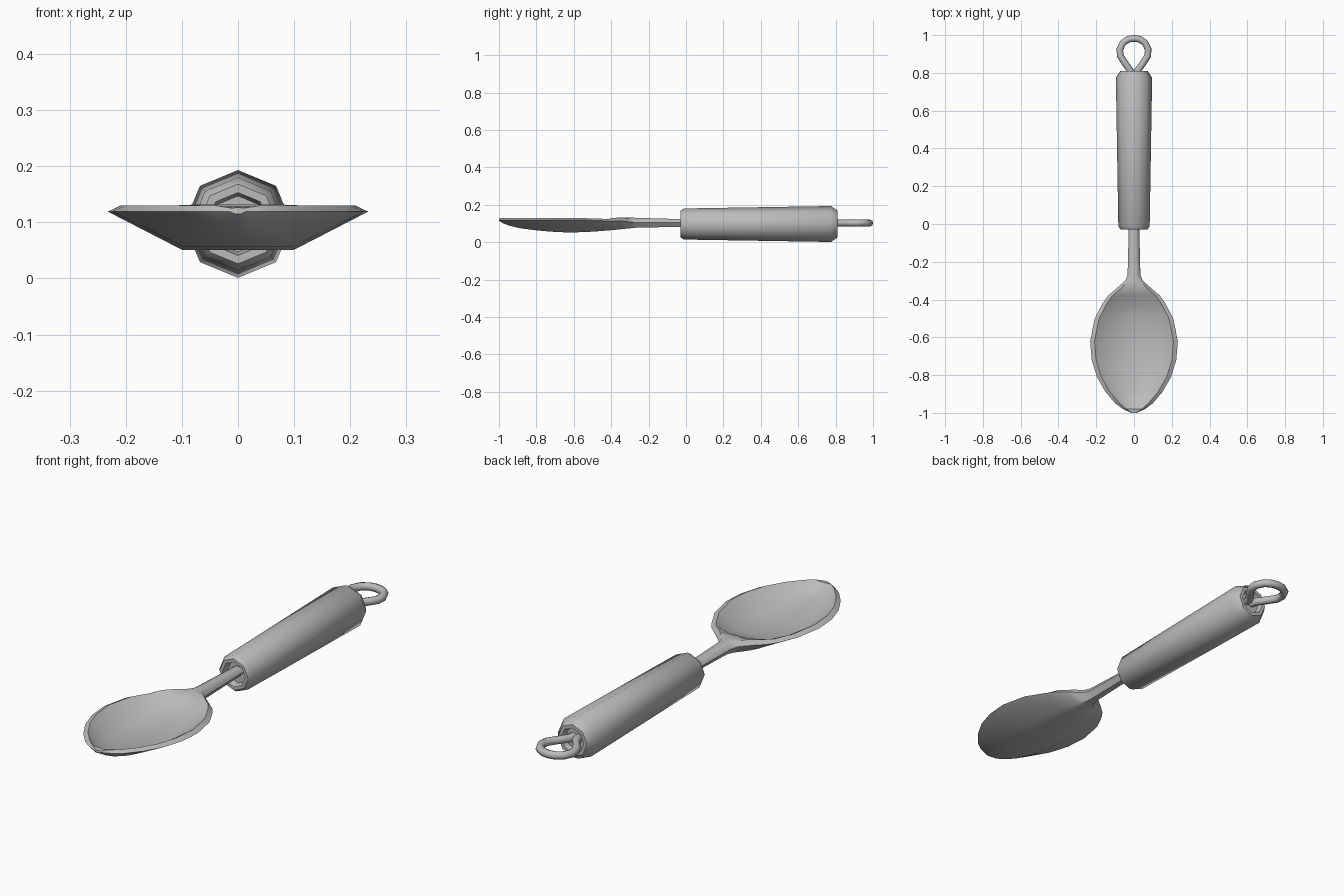
import bpy, bmesh, math

cube = bpy.data.objects.get("Cube")
if cube:
    bpy.data.objects.remove(cube, do_unlink=True)

GREY = (0.5, 0.5, 0.5, 1)
steel = bpy.data.materials.new("grey_steel")
steel.use_nodes = True
steel.diffuse_color = GREY
steel.node_tree.nodes["Principled BSDF"].inputs["Base Color"].default_value = GREY


def loft(name, rings, angle):
    """Skin closed rings of equal size and cap both ends."""
    bm = bmesh.new()
    loops = [[bm.verts.new(p) for p in ring] for ring in rings]
    for a, b in zip(loops, loops[1:]):
        for i in range(len(a)):
            j = (i + 1) % len(a)
            bm.faces.new((a[i], a[j], b[j], b[i]))
    bm.faces.new(loops[0])
    bm.faces.new(loops[-1])
    bmesh.ops.recalc_face_normals(bm, faces=bm.faces)
    mesh = bpy.data.meshes.new(name)
    bm.to_mesh(mesh)
    bm.free()
    ob = bpy.data.objects.new(name, mesh)
    bpy.context.collection.objects.link(ob)
    mesh.materials.append(steel)
    bpy.ops.object.select_all(action='DESELECT')
    ob.select_set(True)
    bpy.context.view_layer.objects.active = ob
    bpy.ops.object.shade_smooth_by_angle(angle=math.radians(angle))
    return ob


# Eight-sided tapered grip with bevelled, recessed ends: (y, radius)
grip = [(0.0, 0.05), (-0.03, 0.056), (-0.03, 0.071), (-0.012, 0.083),
        (0.775, 0.096), (0.81, 0.072), (0.81, 0.056), (0.785, 0.05)]
loft("handle_grip",
     [[(r * math.sin(k * math.pi / 4), y, 0.097 + r * math.cos(k * math.pi / 4))
       for k in range(8)] for y, r in grip], 46)

# Neck and bowl: (y, half width, underside, edge, rim, inside)
stations = [
    (0.01, 0.027, 0.083, 0.104, 0.117, 0.122),
    (-0.27, 0.034, 0.077, 0.105, 0.124, 0.130),
    (-0.30, 0.046, 0.074, 0.108, 0.127, 0.132),
    (-0.34, 0.092, 0.070, 0.112, 0.132, 0.132),
    (-0.38, 0.138, 0.066, 0.113, 0.130, 0.115),
    (-0.42, 0.166, 0.062, 0.113, 0.124, 0.092),
    (-0.50, 0.208, 0.056, 0.117, 0.127, 0.072),
    (-0.62, 0.232, 0.051, 0.119, 0.130, 0.062),
    (-0.72, 0.224, 0.056, 0.119, 0.130, 0.066),
    (-0.81, 0.196, 0.064, 0.119, 0.130, 0.074),
    (-0.89, 0.150, 0.075, 0.119, 0.130, 0.085),
    (-0.95, 0.099, 0.090, 0.119, 0.130, 0.101),
    (-0.98, 0.058, 0.102, 0.119, 0.130, 0.128),
    (-1.00, 0.014, 0.115, 0.119, 0.125, 0.126),
]


def section(y, w, under, edge, rim, inside):
    lip = w - min(0.023, 0.3 * w)
    half = [(0.43 * w, under), (w, edge), (lip, rim), (0.5 * lip, inside)]
    pts = [(0, under)] + half + [(0, inside)] + [(-x, z) for x, z in half[::-1]]
    return [(x, y, z) for x, z in pts]


loft("bowl_and_neck", [section(*s) for s in stations], 40)

# Hanging loop: teardrop of bent wire
half = [(0.012, 0.78), (0.018, 0.81), (0.050, 0.855), (0.073, 0.89),
        (0.075, 0.925), (0.058, 0.96), (0.030, 0.978)]
path = half + [(0, 0.983)] + [(-x, y) for x, y in half[::-1]]
rings = []
for i, (x, y) in enumerate(path):
    x0, y0 = path[max(i - 1, 0)]
    x1, y1 = path[min(i + 1, len(path) - 1)]
    d = math.hypot(x1 - x0, y1 - y0)
    nx, ny = (y1 - y0) / d, (x0 - x1) / d
    rings.append([(x + 0.018 * math.cos(a) * nx, y + 0.018 * math.cos(a) * ny,
                   0.102 + 0.018 * math.sin(a))
                  for a in (k * math.pi / 4 for k in range(8))])
loft("hanging_loop", rings, 60)
